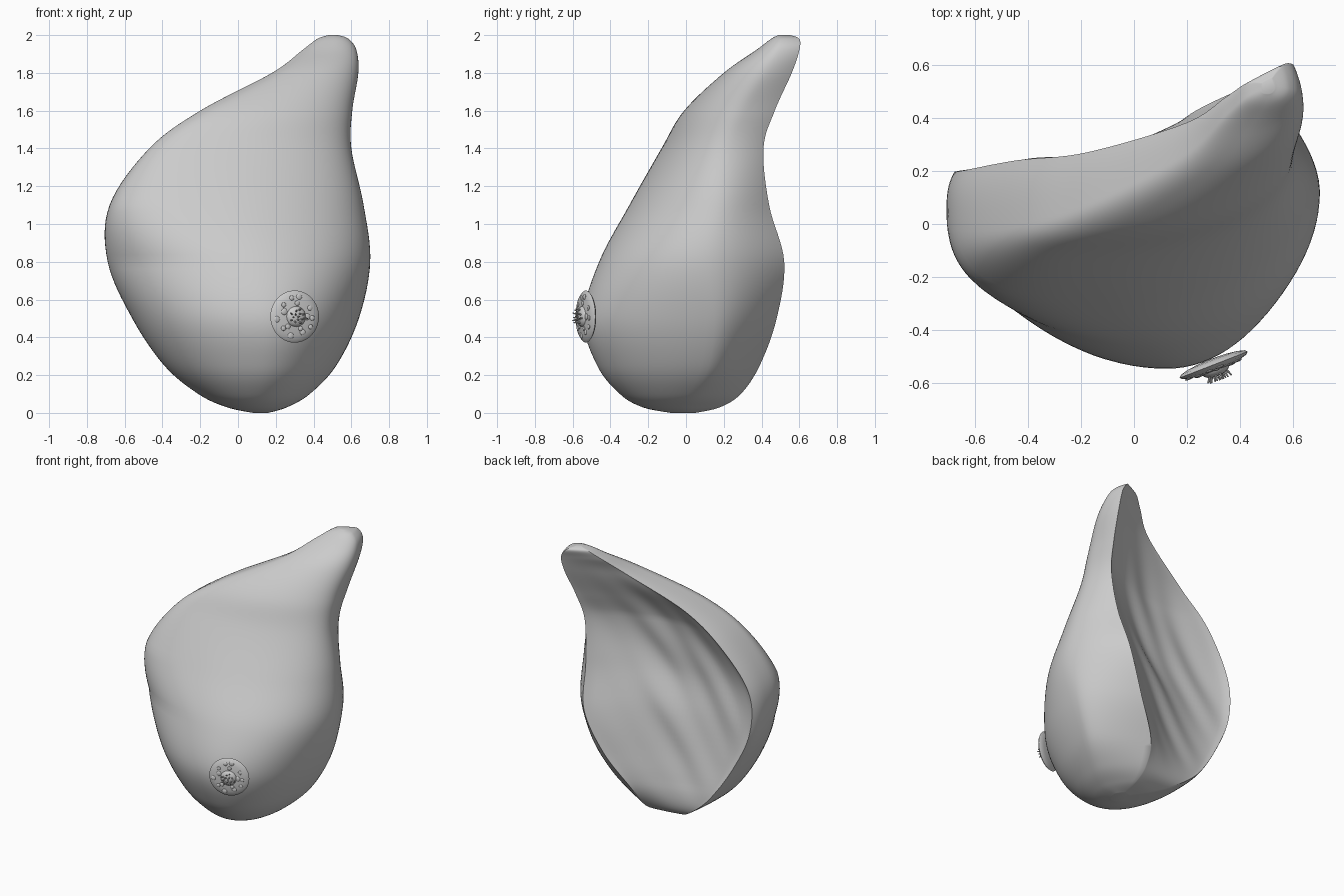
import bpy, bmesh, math, random
from mathutils import Vector, Matrix

cube = bpy.data.objects.get("Cube")
if cube:
    bpy.data.objects.remove(cube)
random.seed(4)

grey = bpy.data.materials.new("plain grey")
grey.use_nodes = True
grey.diffuse_color = (0.6, 0.6, 0.6, 1)
grey.node_tree.nodes["Principled BSDF"].inputs["Base Color"].default_value = (0.6, 0.6, 0.6, 1)


def finish(bm, name, angle):
    """Turn a bmesh into a smooth shaded object."""
    bmesh.ops.recalc_face_normals(bm, faces=bm.faces)
    mesh = bpy.data.meshes.new(name)
    bm.to_mesh(mesh)
    bm.free()
    mesh.materials.append(grey)
    obj = bpy.data.objects.new(name, mesh)
    bpy.context.collection.objects.link(obj)
    bpy.ops.object.select_all(action='DESELECT')
    obj.select_set(True)
    bpy.context.view_layer.objects.active = obj
    bpy.ops.object.shade_smooth_by_angle(angle=math.radians(angle))
    return obj


def spline(values, t):
    """Catmull-Rom value along evenly spaced keys."""
    i = min(int(t), len(values) - 2)
    f = t - i
    a, b, c, d = (values[min(max(k, 0), len(values) - 1)] for k in range(i - 1, i + 3))
    return b + 0.5 * f * (c - a + f * (2*a - 5*b + 4*c - d + f * (3*(b - c) + d - a)))


# Profiles of the body, from the bottom to the tip
height = [0, .03, .1, .25, .5, .8, 1.1, 1.4, 1.6, 1.8, 1.92, 1.98, 2]
right_x = [.08, -.06, -.21, -.39, -.56, -.69, -.68, -.47, -.2, .18, .34, .42, .48]
left_x = [.16, .26, .38, .52, .64, .7, .665, .6, .605, .637, .627, .585, .53]
crown = [.5, .5, .54, .57, .57, .53, .42, .28, .24, .25, .35, .45, .5]
front_y = [-.08, -.23, -.35, -.47, -.545, -.46, -.3, -.13, -.01, .2, .37, .45, .49]
right_y = [-.04, -.03, 0, .03, .06, .07, .02, 0, .07, .26, .41, .48, .51]
left_y = [0, -.02, .04, .12, .15, .12, .17, .22, .3, .42, .49, .51, .52]
rim_right_y = [.04, .15, .24, .25, .22, .2, .2, .24, .27, .38, .48, .53, .53]
rim_left_x = [.12, .13, .14, .18, .34, .47, .51, .54, .57, .6, .6, .56, .52]
rim_left_y = [.05, .18, .29, .39, .48, .52, .44, .41, .47, .56, .6, .6, .55]
profiles = [height, right_x, left_x, crown, front_y, right_y, left_y,
            rim_right_y, rim_left_x, rim_left_y]


def section(t):
    z, x0, x1, s, yf, y0, y1, r0, rx, r1 = (spline(p, t) for p in profiles)
    z = min(max(z, 0), 2)
    width = x1 - x0
    xc = x0 + s * width
    points = []
    # side band on the right, from the rim forwards
    inset = 0.03 * min(1, width)
    for i in range(8):
        f = i / 8
        points.append((x0 + inset * (1 - f) ** 3, r0 + (y0 - r0) * f, z))
    # rounded front, squarer at the upper right shoulder
    square = 1 - 0.28 * min(1, max(0, (z - 0.8) / 0.3))
    for i in range(48):
        a = math.pi * i / 48
        c, d = math.cos(a), math.sin(a)
        if i < 24:
            points.append((xc - (xc - x0) * c ** square, y0 + (yf - y0) * d ** square, z))
        else:
            points.append((xc - (x1 - xc) * c, y1 + (yf - y1) * d, z))
    # side band on the left, back to the rim
    for i in range(12):
        f = i / 12
        points.append((x1 + (rx - x1) * f ** 1.6, y1 + (r1 - y1) * f ** 0.9, z))
    # bowl shaped back with slanting ridges
    xr = x0 + inset
    hollow = math.sin(math.pi * (z - 0.1) / 1.84) * min(1, width)
    for i in range(40):
        f = i / 40
        x = rx + (xr - rx) * f
        fade = math.sin(math.pi * f) ** 0.75
        slant = 0.75 * x - 0.65 * z
        along = 0.65 * x + 0.75 * z
        ridge = math.sin(17 * slant + 1.5 * math.sin(3 * along)) + 0.6 * math.sin(31 * slant + 4 * along)
        dip = hollow * (0.17 + 0.01 * ridge)
        points.append((x, r1 + (r0 - r1) * f - fade * dip, z))
    return points


bm = bmesh.new()
rings = []
steps = 96
for j in range(steps + 1):
    rings.append([bm.verts.new(p) for p in section(j * (len(height) - 1) / steps)])
for low, high in zip(rings, rings[1:]):
    for k in range(len(low)):
        n = (k + 1) % len(low)
        bm.faces.new((low[k], low[n], high[n], high[k]))
bm.faces.new(rings[0])
bm.faces.new(rings[-1])
finish(bm, "body", 50)

# Frame of the front disc: local z points outwards
normal = Vector((0.36, -0.93, 0)).normalized()
up = Vector((0, 0, 1))
frame = Matrix((up.cross(normal), up, normal)).transposed().to_4x4()
frame.translation = (0.3, -0.53, 0.51)


def dome(bm, x, y, z, radius, thick, segments=16):
    place = frame @ Matrix.Translation((x, y, z)) @ Matrix.Diagonal((radius, radius, thick, 1))
    bmesh.ops.create_uvsphere(bm, u_segments=segments, v_segments=8, radius=1, matrix=place)


# Shallow disc
bm = bmesh.new()
dome(bm, 0, 0, 0, 0.138, 0.024, 40)
finish(bm, "front_disc", 60)

# Small nodules in two loose rings
bm = bmesh.new()
for count, ring in ((10, 0.1), (5, 0.07)):
    for i in range(count):
        a = math.tau * (i + random.uniform(-0.25, 0.25)) / count
        r = ring + random.uniform(-0.01, 0.01)
        dome(bm, r * math.cos(a), r * math.sin(a), 0.024 * math.sqrt(1 - (r / 0.138) ** 2),
             random.uniform(0.012, 0.018), 0.005, 12)
finish(bm, "nodules", 60)

# Raised centre with fine duct ends
bm = bmesh.new()
dome(bm, 0, 0, 0.02, 0.055, 0.025, 24)
for i in range(14):
    a = i * 2.4
    r = 0.011 * math.sqrt(i)
    lean = Matrix.Rotation(a, 4, 'Z') @ Matrix.Rotation(random.uniform(0, 0.7), 4, 'Y')
    place = frame @ Matrix.Translation((r * math.cos(a), r * math.sin(a), 0.038)) @ lean
    bmesh.ops.create_cone(bm, cap_ends=True, segments=8, radius1=0.007, radius2=0.003,
                          depth=0.05, matrix=place)
finish(bm, "centre_ducts", 40)
